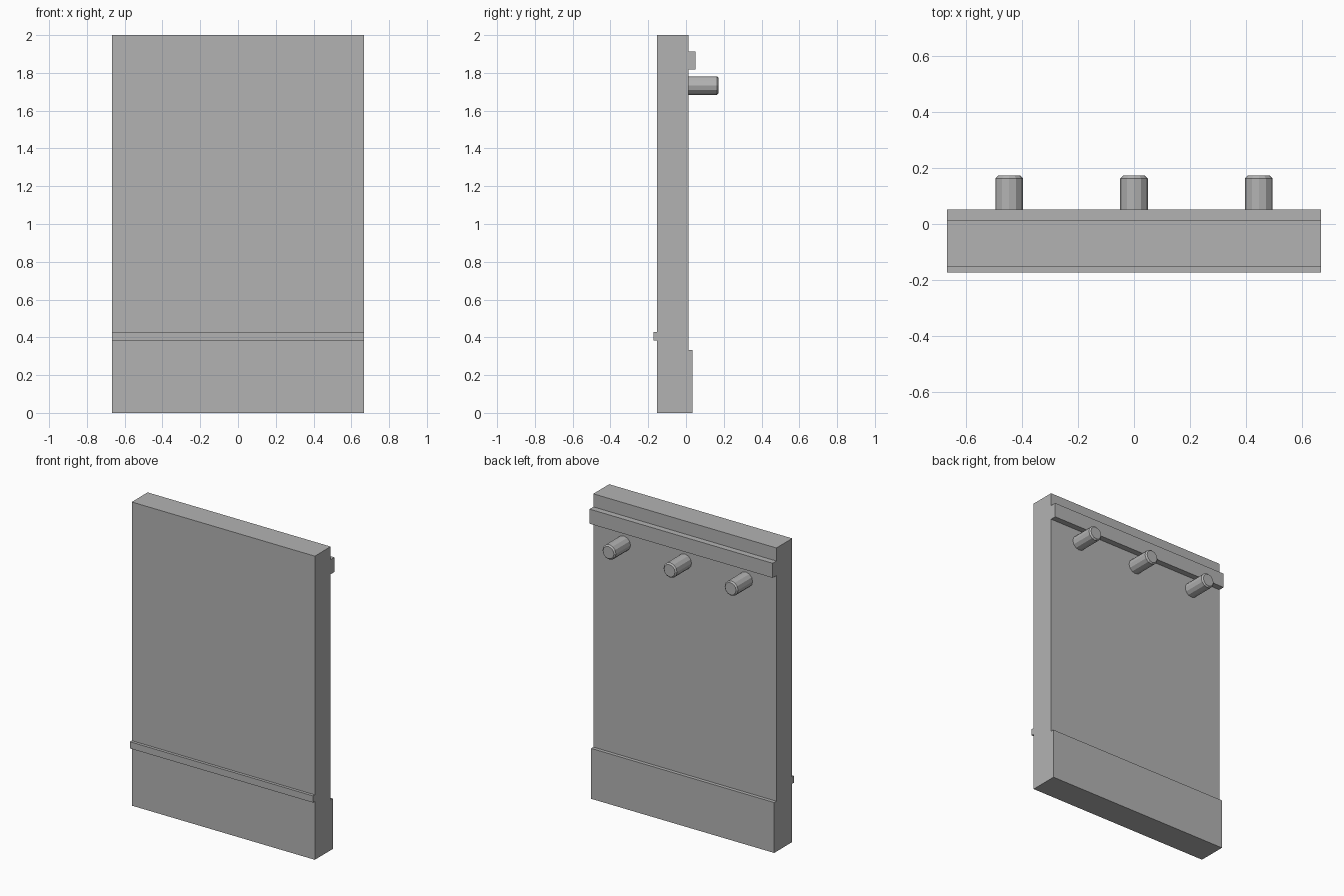
import bpy
import math
from mathutils import Matrix

cube = bpy.data.objects.get("Cube")
if cube:
    bpy.data.objects.remove(cube, do_unlink=True)

grey = bpy.data.materials.new("plain_grey")
grey.use_nodes = True
colour = (0.45, 0.45, 0.45, 1)
grey.diffuse_color = colour
grey.node_tree.nodes["Principled BSDF"].inputs["Base Color"].default_value = colour

HALF_WIDTH = 0.667
FRONT, BACK = -0.153, 0.012


def board(name, y0, y1, z0, z1):
    """Full-width box between two depths and two heights."""
    bpy.ops.mesh.primitive_cube_add(size=1)
    obj = bpy.context.object
    obj.name = name
    size = (2 * HALF_WIDTH, y1 - y0, z1 - z0)
    centre = (0, (y0 + y1) / 2, (z0 + z1) / 2)
    obj.data.transform(Matrix.Translation(centre) @ Matrix.Diagonal((*size, 1)))
    obj.data.materials.append(grey)


def peg_part(name, x, y0, y1, r0, r1):
    """Twelve-sided peg section pointing backwards."""
    bpy.ops.mesh.primitive_cone_add(
        vertices=12, radius1=r0, radius2=r1, depth=y1 - y0,
        location=(x, (y0 + y1) / 2, 1.733), rotation=(-math.pi / 2, 0, 0))
    obj = bpy.context.object
    obj.name = name
    obj.data.materials.append(grey)
    return obj


# Main panel, front trim, and the thicker strips on the back
board("panel", FRONT, BACK, 0, 2)
board("front_trim", -0.172, FRONT, 0.384, 0.428)
board("back_base", BACK, 0.035, 0, 0.332)
board("back_rail", BACK, 0.051, 1.818, 1.914)

# Three pegs with chamfered tips
for side, x in (("right", -0.445), ("middle", 0), ("left", 0.445)):
    shaft = peg_part(f"{side}_peg", x, BACK, 0.163, 0.049, 0.049)
    tip = peg_part(f"{side}_peg_tip", x, 0.163, 0.172, 0.049, 0.040)
    tip.parent = shaft
    tip.matrix_parent_inverse = (Matrix.Translation(shaft.location)
                                 @ shaft.rotation_euler.to_matrix().to_4x4()).inverted()
